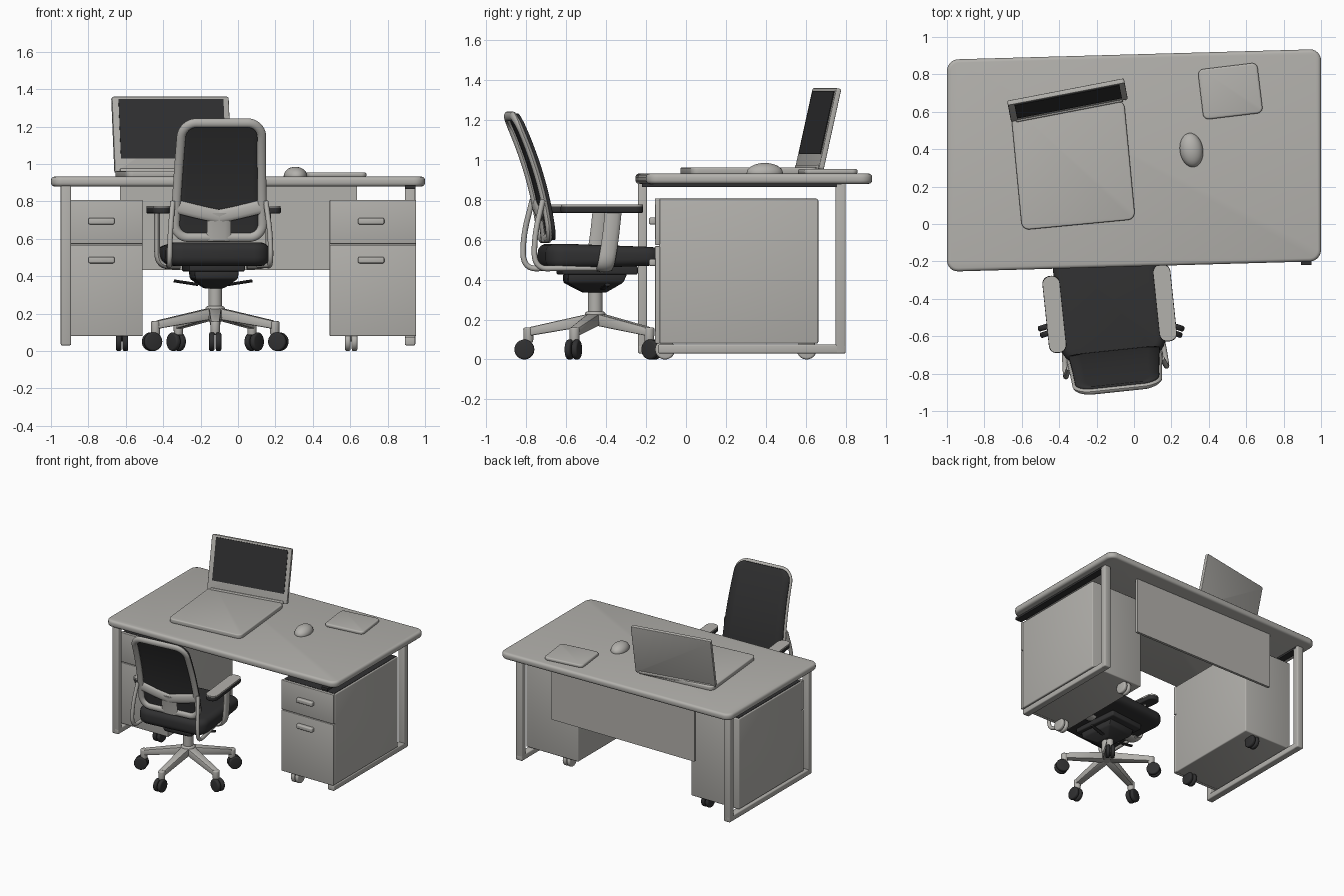
import bpy, bmesh, math
from mathutils import Matrix, Vector, Euler

if "Cube" in bpy.data.objects:
    bpy.data.objects.remove(bpy.data.objects["Cube"])


def material(name, c):
    m = bpy.data.materials.new(name)
    m.diffuse_color = (*c, 1)
    m.use_nodes = True
    m.node_tree.nodes["Principled BSDF"].inputs["Base Color"].default_value = m.diffuse_color
    return m


GREY = material("warm_grey", (0.45, 0.44, 0.415))
DARK = material("charcoal", (0.03, 0.03, 0.031))
I = Matrix.Identity(4)


def add(name, bm, mat, M=I):
    bm.transform(M)
    bmesh.ops.recalc_face_normals(bm, faces=bm.faces[:])
    me = bpy.data.meshes.new(name)
    bm.to_mesh(me)
    bm.free()
    me.materials.append(mat)
    ob = bpy.data.objects.new(name, me)
    bpy.context.collection.objects.link(ob)
    return ob


def box(name, lo, hi, mat, corner=0, edge=0, rot=None, axis=2, M=I, seg=3):
    """Box between two corners; 'corner' rounds edges along axis, 'edge' rounds the rest."""
    lo, hi = Vector(lo), Vector(hi)
    size, mid = hi - lo, (lo + hi) / 2
    bm = bmesh.new()
    bmesh.ops.create_cube(bm, size=1, matrix=Matrix.Diagonal((*size, 1)))
    if corner:
        es = [e for e in bm.edges if abs((e.verts[0].co - e.verts[1].co)[axis]) > 1e-5]
        bmesh.ops.bevel(bm, geom=es, offset=corner, segments=6, profile=0.5, affect='EDGES')
    if edge:
        es = [e for e in bm.edges if e.calc_face_angle(0) > 0.8]
        bmesh.ops.bevel(bm, geom=es, offset=edge, segments=seg, profile=0.5, affect='EDGES')
    R = Euler(rot).to_matrix().to_4x4() if rot else I
    return add(name, bm, mat, M @ Matrix.Translation(mid) @ R)


def cyl(name, center, r1, r2, h, mat, rot=(0, 0, 0), M=I, edge=0):
    bm = bmesh.new()
    bmesh.ops.create_cone(bm, cap_ends=True, segments=28, radius1=r1, radius2=r2, depth=h)
    if edge:
        es = [e for e in bm.edges if e.calc_face_angle(0) > 0.8]
        bmesh.ops.bevel(bm, geom=es, offset=edge, segments=3, profile=0.5, affect='EDGES')
    return add(name, bm, mat, M @ Matrix.Translation(center) @ Euler(rot).to_matrix().to_4x4())


def hull(name, pts, mat, M=I, edge=0):
    bm = bmesh.new()
    for p in pts:
        bm.verts.new(p)
    bmesh.ops.convex_hull(bm, input=bm.verts[:])
    if edge:
        es = [e for e in bm.edges if e.calc_face_angle(0) > 0.4]
        bmesh.ops.bevel(bm, geom=es, offset=edge, segments=2, profile=0.5, affect='EDGES')
    return add(name, bm, mat, M)


def sweep(name, path, a, b, mat, M=I, closed=False, side=(0, 1, 0), n=12):
    """Elliptical section (a across the path, b along 'side') swept along a path."""
    path = [Vector(p) for p in path]
    k = len(path)
    bm, rings = bmesh.new(), []
    for i, p in enumerate(path):
        q0 = path[i - 1] if closed or i else p
        q1 = path[(i + 1) % k] if closed or i < k - 1 else p
        t = (q1 - q0).normalized()
        u = t.cross(Vector(side)).normalized()
        v = u.cross(t).normalized()
        rings.append([bm.verts.new(p + u * a * math.cos(w) + v * b * math.sin(w))
                      for w in (2 * math.pi * j / n for j in range(n))])
    for i in range(k if closed else k - 1):
        r0, r1 = rings[i], rings[(i + 1) % k]
        for j in range(n):
            bm.faces.new((r0[j], r0[(j + 1) % n], r1[(j + 1) % n], r1[j]))
    if not closed:
        bm.faces.new(rings[0])
        bm.faces.new(rings[-1])
    return add(name, bm, mat, M)


def smooth_path(pts, rounds=3):
    """Corner-cutting to turn a few points into a soft curve."""
    pts = [Vector(p) for p in pts]
    for _ in range(rounds):
        out = [pts[0]]
        for p, q in zip(pts, pts[1:]):
            out += [p.lerp(q, 0.25), p.lerp(q, 0.75)]
        pts = out + [pts[-1]]
    return pts


def castor(name, x, y, ang, mat, r=0.05, w=0.03):
    for s in (-1, 1):
        M = Matrix.Translation((x, y, r)) @ Matrix.Rotation(ang, 4, 'Z')
        cyl(name + "_wheel", (s * 0.6 * w, 0, 0), r, r, w, mat, (0, math.pi / 2, 0), M, 0.01)


# ---------- desk ----------
shear = Matrix.Identity(4)
shear[1][0] = 0.028
box("tabletop", (-1, -0.567, 0.88), (1, 0.567, 0.932), GREY, 0.06, 0.018,
    M=Matrix.Translation((0, 0.34, 0)) @ shear)
box("modesty_panel", (-0.63, 0.775, 0.433), (0.635, 0.795, 0.885), GREY)
for s, side, y0 in ((-1, "left", -0.24), (1, "right", -0.14)):
    x0, x1 = sorted((s * 0.892, s * 0.948))
    box(side + "_back_post", (x0, 0.75, 0.03), (x1, 0.80, 0.885), GREY, edge=0.008)
    box(side + "_foot_rail", (x0, y0, 0.03), (x1, 0.80, 0.075), GREY, edge=0.008)
    box(side + "_top_rail", (x0, -0.22, 0.865), (x1, 0.78, 0.885), DARK)
box("left_front_post", (-0.948, -0.24, 0.03), (-0.892, -0.195, 0.885), GREY, edge=0.008)

# ---------- drawer cabinets ----------
for side, x0, x1, hx, cx, cm in (("left", -0.935, -0.51, -0.73, -0.62, DARK),
                                 ("right", 0.49, 0.953, 0.712, 0.605, GREY)):
    box(side + "_cabinet", (x0, -0.135, 0.08), (x1, 0.663, 0.805), GREY, edge=0.008)
    box(side + "_cabinet_top", (x0 + 0.01, -0.13, 0.803), (x1 - 0.01, 0.655, 0.808), DARK)
    for nm, z0, z1, hz in (("lower", 0.08, 0.568, 0.486), ("upper", 0.573, 0.808, 0.694)):
        box(f"{side}_{nm}_drawer", (x0, -0.155, z0), (x1, -0.13, z1), GREY, edge=0.005)
        box(f"{side}_{nm}_handle", (hx - 0.07, -0.185, hz - 0.017), (hx + 0.07, -0.15, hz + 0.017),
            GREY, edge=0.008)
    for y in (-0.105, 0.605):
        castor(side + "_cabinet_castor", cx, y, 0, cm)
        box(side + "_castor_fork", (cx - 0.012, y - 0.02, 0.05), (cx + 0.012, y + 0.02, 0.085), cm)

# ---------- laptop, mouse and pad ----------
box("laptop_base", (-0.63, -0.005, 0.928), (-0.022, 0.635, 0.963), GREY, 0.04, 0.008, rot=(0, 0, 0.095))
S = Matrix.Translation((-0.347, 0.617, 0.953)) @ Euler((-0.22, 0, 0.19)).to_matrix().to_4x4()
box("laptop_lid", (-0.318, -0.012, 0), (0.318, 0.014, 0.415), GREY, 0.012, 0.004, axis=1, M=S)
box("laptop_screen", (-0.283, -0.016, 0.075), (0.288, -0.011, 0.4), DARK, M=S)
box("laptop_hinge", (-0.29, -0.02, -0.004), (0.29, 0.02, 0.02), GREY, edge=0.006, M=S)
bm = bmesh.new()
bmesh.ops.create_uvsphere(bm, u_segments=28, v_segments=14, radius=1)
add("mouse", bm, GREY, Matrix.Translation((0.307, 0.395, 0.935)) @ Matrix.Rotation(0.15, 4, 'Z')
    @ Matrix.Diagonal((0.062, 0.092, 0.05, 1)))
box("desk_pad", (0.355, 0.575, 0.928), (0.675, 0.845, 0.955), GREY, 0.03, 0.01, rot=(0, 0, 0.12))

# ---------- chair base ----------
cx, cy = -0.122, -0.455
B = Matrix.Translation((cx, cy, 0))
for i in range(5):
    a = math.radians(270 + 72 * i)
    R = B @ Matrix.Rotation(a, 4, 'Z')
    hull("base_arm", [(r, s * w, z) for r, w, zs in ((0.02, 0.034, (0.17, 0.232)), (0.33, 0.024, (0.118, 0.162)))
                      for s in (-1, 1) for z in zs], GREY, R, 0.008)
    cyl("base_arm_tip", (0.335, 0, 0.122), 0.024, 0.026, 0.075, GREY, M=R, edge=0.008)
    castor("chair_castor", cx + 0.355 * math.cos(a), cy + 0.355 * math.sin(a), a + math.pi / 2, DARK)
cyl("base_hub", (0, 0, 0.205), 0.06, 0.05, 0.07, GREY, M=B, edge=0.01)
cyl("gas_column", (0, 0, 0.29), 0.037, 0.037, 0.15, GREY, M=B)

# ---------- chair seat ----------
C = Matrix.Translation((-0.13, -0.455, 0)) @ Matrix.Rotation(math.radians(6), 4, 'Z')
hull("tilt_mechanism", [(sx * w, y, z) for z, w, ys in ((0.335, 0.05, (-0.06, 0.05)), (0.385, 0.115, (-0.15, 0.13)),
                                                        (0.43, 0.12, (-0.15, 0.15)))
                        for sx in (-1, 1) for y in ys], DARK, C, 0.008)
box("seat_plate", (-0.15, -0.18, 0.425), (0.15, 0.2, 0.47), DARK, edge=0.01, M=C)
for s in (-1, 1):
    sweep("lever", [(s * 0.08, 0.03, 0.355), (s * 0.21, 0.04, 0.375)], 0.008, 0.014, DARK, C)
seat = box("seat", (-0.28, -0.27, 0.455), (0.28, 0.32, 0.58), DARK, 0.09, 0.045, M=I, seg=5)
for v in seat.data.vertices:
    v.co.z += (0.515 - v.co.z) * 0.3 * max(0, v.co.y) / 0.3
seat.data.transform(Matrix.Translation((0, 0.025, 0.5175)).inverted() @ Matrix.Translation((0, 0.025, 0.5175)))
seat.data.transform(C)


# ---------- chair back ----------
def back_y(z):
    t = z - 0.6
    return -0.24 - 0.1 * t - 0.3 * t * t


def outline(inset, r, per=10):
    """Rounded, slightly tapered outline of the backrest."""
    pts, z0, z1 = [], 0.583 + inset, 1.243 - inset
    for q, (sx, sz) in enumerate(((1, 1), (-1, 1), (-1, -1), (1, -1))):
        for i in range(per + 1):
            w = math.pi / 2 * (q + i / per)
            z = (z1 - r if sz > 0 else z0 + r) + r * math.sin(w)
            hw = 0.262 - 0.025 * (z - 0.6) / 0.64 - inset
            pts.append((sx * (hw - r) + r * math.cos(w), z))
        # intermediate points so the long sides follow the bend
        if sz * sx < 0:
            x, z = pts[-1]
            za, zb = (z, z0 + r) if sx < 0 else (z, z1 - r)
            for i in range(1, 12):
                zz = za + (zb - za) * i / 12
                pts.append((sx * (0.262 - 0.025 * (zz - 0.6) / 0.64 - inset), zz))
    return pts


ring = [(x, back_y(z) - 0.012, z) for x, z in outline(0.024, 0.075)]
sweep("back_frame", ring, 0.024, 0.016, GREY, C, closed=True)

bm = bmesh.new()
rows = []
for i in range(25):
    z = 0.598 + 0.63 * (0.5 - 0.5 * math.cos(math.pi * i / 24))
    hw, r = 0.248 - 0.025 * (z - 0.6) / 0.64, 0.075
    d = max(0, r - min(z - 0.598, 1.228 - z))
    hw -= r - math.sqrt(max(0, r * r - d * d))
    rows.append([bm.verts.new((hw * (j / 4 - 1), back_y(z) + 0.008, z)) for j in range(9)])
for r0, r1 in zip(rows, rows[1:]):
    for j in range(8):
        bm.faces.new((r0[j], r0[j + 1], r1[j + 1], r1[j]))
pad = add("back_cushion", bm, DARK, C)
sol = pad.modifiers.new("thickness", 'SOLIDIFY')
sol.thickness, sol.offset = 0.022, 0

# lumbar bracket: cross band with a stem, behind the cushion
for s in (-1, 1):
    sweep("back_bracket_arm", smooth_path([(0, back_y(0.72) - 0.02, 0.72), (s * 0.1, back_y(0.74) - 0.02, 0.74),
                                           (s * 0.24, back_y(0.77) - 0.014, 0.775)]), 0.036, 0.012, GREY, C)
sweep("back_bracket_stem", [(0, back_y(z) - 0.02, z) for z in (0.59, 0.64, 0.69, 0.74)], 0.065, 0.012, GREY, C)

# ---------- side supports and armrests ----------
for s in (-1, 1):
    sweep("back_support", smooth_path([(s * 0.25, -0.29, 0.80), (s * 0.27, -0.335, 0.62), (s * 0.272, -0.335, 0.455),
                                       (s * 0.265, -0.2, 0.457), (s * 0.23, 0.06, 0.457)]),
          0.014, 0.014, GREY, C, side=(1, 0, 0))
    sweep("arm_upright", smooth_path([(s * 0.297, 0.06, 0.745), (s * 0.3, 0.045, 0.6), (s * 0.3, 0.02, 0.455),
                                      (s * 0.18, 0.02, 0.452)]), 0.016, 0.042, GREY, C)
    box("armrest", (s * 0.297 - 0.047, -0.205, 0.735), (s * 0.297 + 0.047, 0.21, 0.77), DARK, 0.042, 0.008, M=C)
    box("armrest_top", (s * 0.297 - 0.046, -0.203, 0.767), (s * 0.297 + 0.046, 0.208, 0.776), GREY, 0.042, M=C)

# smooth shading with sharp edges kept
for ob in bpy.context.scene.objects:
    ob.select_set(True)
    bpy.context.view_layer.objects.active = ob
bpy.ops.object.shade_smooth_by_angle(angle=math.radians(35))
